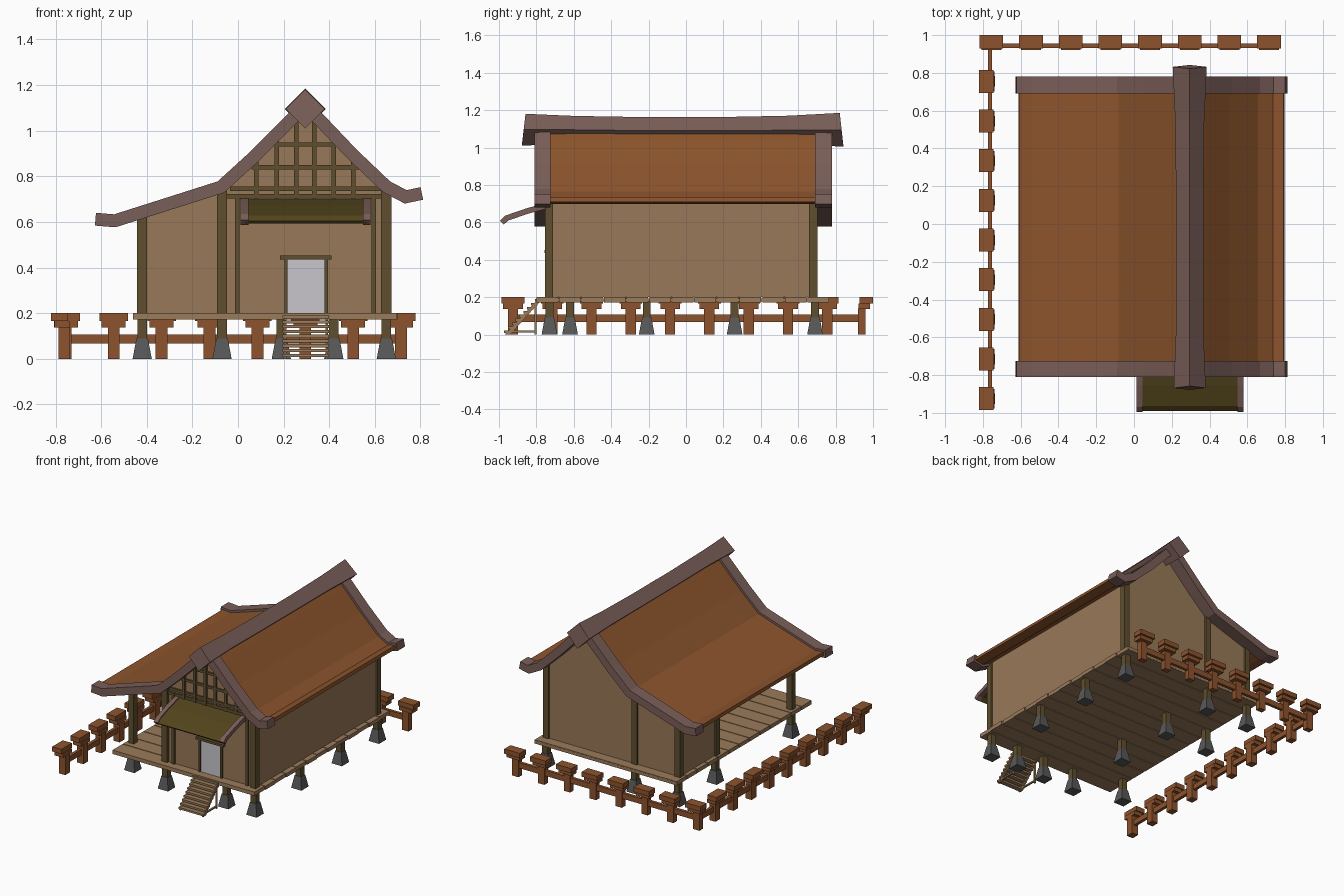
import bpy, bmesh, math
from mathutils import Vector

if "Cube" in bpy.data.objects:
    bpy.data.objects.remove(bpy.data.objects["Cube"], do_unlink=True)


def material(name, rgb):
    lin = [((c / 255 + 0.055) / 1.055) ** 2.4 for c in rgb] + [1]
    m = bpy.data.materials.new(name)
    m.use_nodes = True
    m.diffuse_color = lin
    m.node_tree.nodes["Principled BSDF"].inputs["Base Color"].default_value = lin
    return m


ROOF = material("roof_brown", (140, 84, 44))
FENCE = material("fence_brown", (140, 83, 45))
TRIM = material("mauve_trim", (122, 94, 88))
WALL = material("wall_tan", (152, 120, 88))
FLOOR = material("plank_tan", (155, 123, 90))
POST = material("post_olive", (95, 78, 46))
AWNING = material("awning_olive", (82, 68, 28))
STONE = material("stone_grey", (88, 88, 88))
DOOR = material("door_grey", (200, 198, 203))


def finish(name, bm, mat):
    bmesh.ops.recalc_face_normals(bm, faces=bm.faces)
    me = bpy.data.meshes.new(name)
    bm.to_mesh(me)
    bm.free()
    me.materials.append(mat)
    ob = bpy.data.objects.new(name, me)
    bpy.context.collection.objects.link(ob)
    return ob


def loft(bm, rings):
    """Skin a list of equal vertex rings and cap both ends."""
    rows = [[bm.verts.new(p) for p in r] for r in rings]
    n = len(rows[0])
    for a, b in zip(rows, rows[1:]):
        for i in range(n):
            j = (i + 1) % n
            bm.faces.new((a[i], a[j], b[j], b[i]))
    bm.faces.new(rows[0])
    bm.faces.new(rows[-1])


def add_box(bm, x, y, z):
    loft(bm, [[(x[0], y[0], h), (x[1], y[0], h), (x[1], y[1], h), (x[0], y[1], h)] for h in z])


def boxes(name, items, mat):
    bm = bmesh.new()
    for x, y, z in items:
        add_box(bm, x, y, z)
    return finish(name, bm, mat)


def span(c, w):
    return (c - w / 2, c + w / 2)


def prism(name, poly, axis, a, b, mat):
    """Extrude an upright outline along x or y."""
    def put(t):
        return [(t, u, v) if axis == "x" else (u, t, v) for u, v in poly]
    bm = bmesh.new()
    loft(bm, [put(a), put(b)])
    return finish(name, bm, mat)


def ribbon(path, t):
    """Thicken an open path into a closed outline."""
    pts = [Vector(p) for p in path]
    up, low = [], []
    for i, p in enumerate(pts):
        dirs = [(q - r).normalized() for q, r in zip(pts[max(i - 1, 0) + 1:i + 2], pts[max(i - 1, 0):i + 1])]
        d = sum(dirs, Vector((0, 0))).normalized()
        n = Vector((-d.y, d.x)) * (t / 2) / max(d.dot(dirs[0]), 0.5)
        up.append(tuple(p + n))
        low.append(tuple(p - n))
    return up + low[::-1]


# Roof: one bent sheet with heavy trim at both gables
roof_line = [(-.625, .612), (-.54, .605), (-.075, .753), (.07, .885), (.22, 1.035), (.295, 1.11),
             (.37, 1.035), (.5, .898), (.65, .755), (.735, .71), (.806, .725)]
sheet_line = [(-.61, .612)] + roof_line[1:-1] + [(.795, .722)]
prism("roof_sheet", ribbon(sheet_line, .025), "y", -.74, .71, ROOF)
prism("front_roof_trim", ribbon(roof_line, .056), "y", -.81, -.725, TRIM)
prism("back_roof_trim", ribbon(roof_line, .056), "y", .69, .78, TRIM)

# Ridge beam: diamond section, swelling at the ends
bm = bmesh.new()
rings = []
for y, r, zc, lean in [(-.868, .085, 1.095, .01), (-.6, .074, 1.095, 0), (-.2, .072, 1.09, 0),
                       (.2, .073, 1.09, 0), (.55, .077, 1.093, 0), (.832, .09, 1.095, -.01)]:
    rings.append([(.295 + r, y, zc), (.295, y + lean, zc + r), (.295 - r, y, zc), (.295, y - lean, zc - r)])
loft(bm, rings)
finish("ridge_beam", bm, TRIM)

# Walls
prism("front_wall", [(-.07, .2), (.65, .2), (.65, .745), (.295, 1.1), (-.07, .745)], "y", -.735, -.715, WALL)
prism("back_wall", [(-.42, .2), (.65, .2), (.65, .745), (.295, 1.1), (-.07, .745), (-.42, .635)],
      "y", .67, .69, WALL)
prism("porch_end_wall", [(-.42, .2), (-.07, .2), (-.07, .745), (-.42, .635)], "y", .25, .27, WALL)
boxes("side_walls", [((.64, .66), (-.73, .68), (.2, .74)),
                     ((-.08, -.06), (-.73, .68), (.2, .74)),
                     ((-.43, -.41), (.26, .68), (.2, .63))], WALL)

# Floor planks
n = 13
step = 1.57 / n
boxes("floor_planks", [((-.46, .70 if i % 2 else .695), (-.80 + i * step, -.80 + (i + 1) * step - .006),
                        (.172, .2)) for i in range(n)], FLOOR)
boxes("floor_backing", [((-.455, .69), (-.795, .765), (.176, .194))], FLOOR)

# Stone feet with short stubs under the floor
feet = [(.65, .69), (.65, .26), (.65, -.21), (.65, -.73), (.42, -.73), (.19, -.73), (-.07, -.73),
        (-.42, -.62), (-.07, .26), (-.07, -.21), (-.42, .69), (-.42, .26), (-.07, .69)]
bm = bmesh.new()
for x, y in feet:
    loft(bm, [[(x - r, y - r, z), (x + r, y - r, z), (x + r, y + r, z), (x - r, y + r, z)]
              for r, z in ((.042, 0), (.025, .09))])
finish("stone_feet", bm, STONE)
boxes("foot_stubs", [(span(x, .042), span(y, .042), (.08, .18)) for x, y in feet], POST)

# Upright posts
posts = [(.65, .68, .745), (.65, -.732, .745), (-.07, -.732, .745), (-.07, .68, .745),
         (-.42, .68, .635), (-.42, .26, .635), (-.42, -.62, .635)]
boxes("wall_posts", [(span(x, .044), span(y, .044), (.19, z)) for x, y, z in posts], POST)
boxes("front_thin_posts", [(span(x, .02), (-.75, -.73), (.2, .72)) for x in (-.004, .595)], POST)


# Gable lattice
def half_width(z):
    return 1.075 - z


bars = [(span(x, .02), (-.748, -.73), (.7, 1.085 - abs(x - .295)))
        for x in (.08, .17, .255, .335, .42, .505)]
for z, h in ((.712, .02), (.745, .02), (.84, .018), (.94, .018)):
    w = min(half_width(z), .36)
    bars.append(((.295 - w, .295 + w), (-.746, -.73), span(z, h)))
boxes("gable_lattice", bars, POST)

# Door and frame
boxes("door", [((.21, .39), (-.742, -.73), (.2, .44))], DOOR)
boxes("door_frame", [(span(.21, .014), (-.75, -.73), (.2, .44)),
                     (span(.387, .014), (-.75, -.73), (.2, .44)),
                     ((.185, .41), (-.756, -.73), (.435, .452))], POST)

# Awning over the door
awning_line = [(-.985, .598), (-.96, .622), (-.85, .66), (-.72, .695)]
prism("awning_panel", ribbon(awning_line, .016), "x", .03, .565, AWNING)
for side, x in (("right", .012), ("left", .548)):
    prism(side + "_awning_trim", ribbon(awning_line, .03), "x", x, x + .033, TRIM)

# Stairs
steps = 9
boxes("stair_treads", [((.195, .40), (-.972 + i * .0205, -.938 + i * .0205), (.008 + i * .021, .022 + i * .021))
                       for i in range(steps)], FLOOR)
for side, x in (("right", .2), ("left", .383)):
    prism(side + "_stringer", [(-.968, 0), (-.94, 0), (-.785, .172), (-.785, .195)], "x", x, x + .012, FLOOR)
    boxes(side + "_stair_brace", [((x, x + .012), (-.81, -.8), (0, .17)),
                                  ((x, x + .012), (-.93, -.8), (.012, .022))], FLOOR)

# Fence along the back and right sides
caps, uprights = [], []
for i in range(8):
    x = -.755 + i * .21
    caps += [(span(x, .125), (.928, 1.0), (.165, .2)), (span(x, .105), (.922, .985), (.137, .165))]
    uprights.append((span(x, .052), (.92, .96), (0, .14)))
for i in range(1, 10):
    y = .965 - i * .21
    caps += [((-.82, -.745), span(y, .122), (.165, .2)), ((-.805, -.738), span(y, .105), (.137, .165))]
    uprights.append(((-.787, -.737), span(y, .055), (0, .14)))
boxes("fence_caps", caps, FENCE)
boxes("fence_posts", uprights, FENCE)
boxes("fence_rails", [((-.755, .715), (.933, .955), (.066, .106)),
                      ((-.773, -.751), (-.925, .945), (.066, .106))], FENCE)
